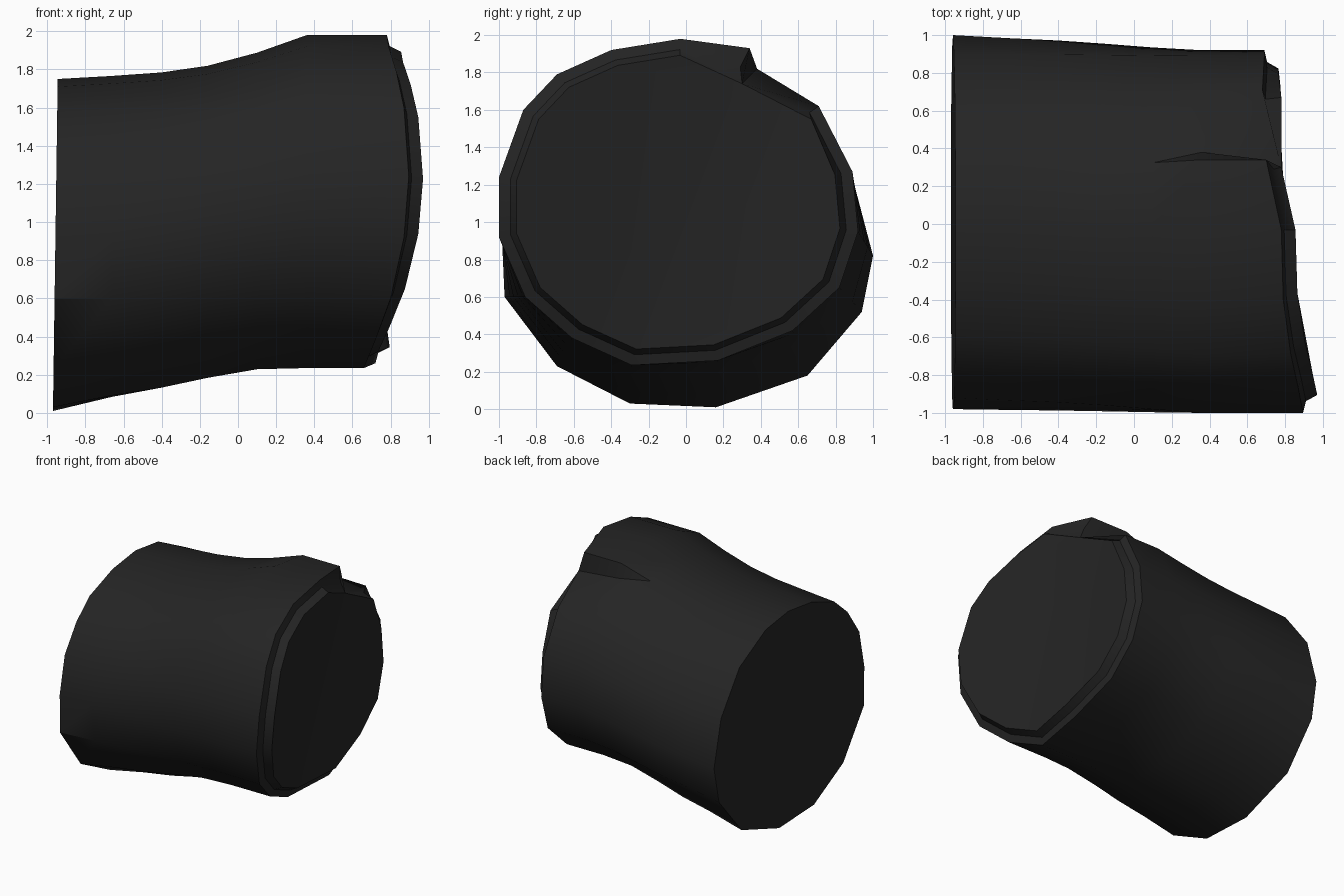
import bpy, bmesh, math
from mathutils import Vector

if "Cube" in bpy.data.objects:
    bpy.data.objects.remove(bpy.data.objects["Cube"])

# one flat colour
black = bpy.data.materials.new("soft black")
black.diffuse_color = (0.018, 0.018, 0.018, 1)
black.use_nodes = True
black.node_tree.nodes["Principled BSDF"].inputs["Base Color"].default_value = black.diffuse_color

# outlines (y, z) of both ends, from the top round through +y
start = [(0, 1.75), (.3, 1.71), (.65, 1.53), (.9, 1.2), (1, .82), (.94, .52),
         (.65, .18), (.16, .01), (-.3, .03), (-.69, .23), (-.97, .6), (-.98, .92),
         (-.92, 1.23), (-.77, 1.45), (-.6, 1.6), (-.3, 1.71)]
end = [(-.03, 1.98), (.34, 1.93), (.71, 1.62), (.89, 1.27), (.92, .95), (.82, .65),
       (.57, .42), (.17, .26), (-.29, .235), (-.61, .38), (-.86, .6), (-1, .92),
       (-1, 1.24), (-.87, 1.6), (-.69, 1.79), (-.4, 1.92)]
# where the shell stops along x
end_x = [.78, .70, .68, .69, .69, .70, .70, .72, .66, .72, .80, .87, .895, .87, .83, .79]
N = len(end)
stations = [None, -.66, -.4, -.16, .1, .36, None]
top_blend = [0, .07, .15, .3, .6, 1, 1]
low_blend = [0, .3, .5, .75, .97, 1, 1]

bm = bmesh.new()


def face(*vs):
    return bm.faces.new(vs)


# flared shell, blended from one outline to the other
rings = []
for s, x in enumerate(stations):
    ring = []
    for i in range(N):
        (y0, z0), (y1, z1) = start[i], end[i]
        w = min(max((z1 - .235) / 1.745, 0), 1)
        t = top_blend[s] * w + low_blend[s] * (1 - w)
        px = x
        if s == 0:
            px = -.97 + .025 * z0 / 1.75
        elif x is None:
            px = end_x[i]
        ring.append(bm.verts.new((px, y0 + (y1 - y0) * t, z0 + (z1 - z0) * t)))
    rings.append(ring)


# stepped rim: a narrow ledge, then a raised lip
def rim(scale, dx):
    return [bm.verts.new((end_x[i] + dx, -.05 + (y + .05) * scale,
                          1.1 + (z - 1.1) * scale)) for i, (y, z) in enumerate(end)]


ledge, lip = rim(.935, .015), rim(.9, .075)
ledge[1].co = Vector((.74, .29, 1.83))
lip[1].co = Vector((.78, .30, 1.74))
lip[2].co = Vector((.78, .67, 1.55))
rings += [ledge, lip]

for s in range(len(rings) - 1):
    for i in range(N):
        j = (i + 1) % N
        if i == 1 and s >= 4:
            continue                      # left open for the notch
        face(rings[s][i], rings[s][j], rings[s + 1][j], rings[s + 1][i])

# notch: broken-away patch with a wall and a sloping floor
a, b, c = rings[4], rings[5], rings[6]
tip = bm.verts.new((.36, .38, 1.82))
face(a[1], a[2], b[2], tip)
face(b[2], c[2], tip)
face(a[1], tip, b[1])
face(b[1], tip, lip[1], ledge[1], c[1])
face(tip, c[2], ledge[2], lip[2], lip[1])

# end caps, the far one folded along a chord
face(*rings[0])
face(*lip[1:9])
face(*(lip[8:] + lip[:2]))

bmesh.ops.recalc_face_normals(bm, faces=bm.faces)
mesh = bpy.data.meshes.new("flared_stub")
bm.to_mesh(mesh)
bm.free()
mesh.materials.append(black)
obj = bpy.data.objects.new("flared_stub", mesh)
bpy.context.collection.objects.link(obj)
bpy.context.view_layer.objects.active = obj
obj.select_set(True)
bpy.ops.object.shade_smooth_by_angle(angle=math.radians(32))
